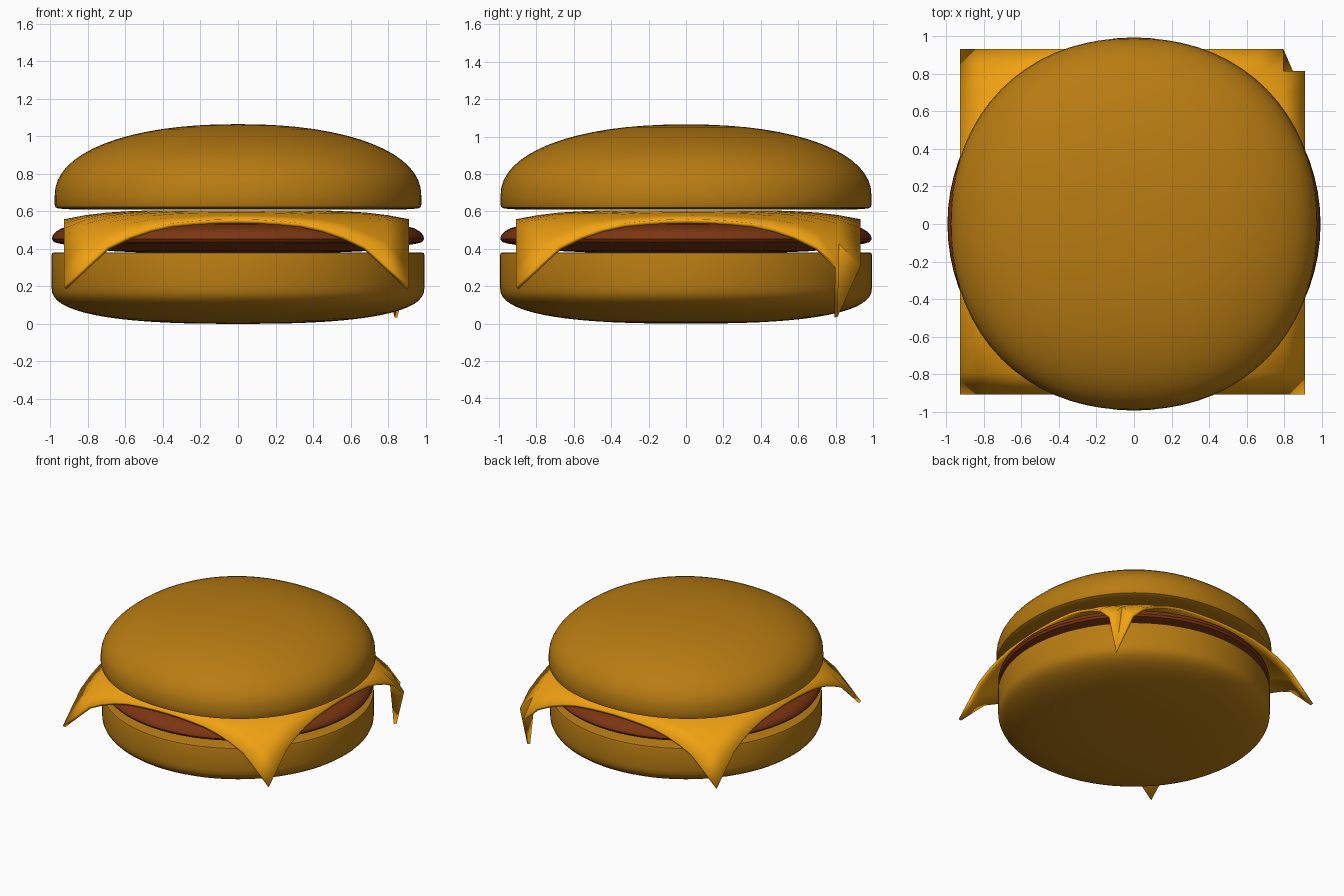
import bpy, bmesh, math
from math import sin, cos, pi

if "Cube" in bpy.data.objects:
    bpy.data.objects.remove(bpy.data.objects["Cube"])

SEG = 72


def material(name, rgb):
    m = bpy.data.materials.new(name)
    m.diffuse_color = (*rgb, 1)
    m.use_nodes = True
    m.node_tree.nodes["Principled BSDF"].inputs["Base Color"].default_value = m.diffuse_color
    return m


def finish(name, bm, mat, angle=35):
    bmesh.ops.recalc_face_normals(bm, faces=bm.faces)
    me = bpy.data.meshes.new(name)
    bm.to_mesh(me)
    bm.free()
    ob = bpy.data.objects.new(name, me)
    bpy.context.collection.objects.link(ob)
    me.materials.append(mat)
    bpy.ops.object.select_all(action='DESELECT')
    ob.select_set(True)
    bpy.context.view_layer.objects.active = ob
    bpy.ops.object.shade_smooth_by_angle(angle=math.radians(angle))
    return ob


def quarter(r, z, h, n, steps=16):
    """Superellipse quarter from the axis out to the rim."""
    e = 2 / n
    return [(r * sin(t) ** e, z + h * max(cos(t), 0) ** e)
            for t in (pi / 2 * i / steps for i in range(1, steps + 1))]


def lathe(name, low, profile, high, mat, sx=1, sy=1, n=2):
    """Revolve a profile; n > 2 makes the plan slightly squarish."""
    bm = bmesh.new()
    rings = []
    for r, z in profile:
        ring = []
        for i in range(SEG):
            c, s = cos(2 * pi * i / SEG), sin(2 * pi * i / SEG)
            k = r / (abs(c) ** n + abs(s) ** n) ** (1 / n)
            ring.append(bm.verts.new((k * c * sx, k * s * sy, z)))
        rings.append(ring)
    for a, b in zip(rings, rings[1:]):
        for i in range(SEG):
            j = (i + 1) % SEG
            bm.faces.new((a[i], a[j], b[j], b[i]))
    for ring, z in ((rings[0], low), (rings[-1], high)):
        tip = bm.verts.new((0, 0, z))
        for i in range(SEG):
            bm.faces.new((ring[i], ring[(i + 1) % SEG], tip))
    return finish(name, bm, mat)


bun = material("bun", (0.48, 0.20, 0.006))
meat = material("meat", (0.20, 0.036, 0.006))
yellow = material("cheese", (0.88, 0.36, 0.006))

# Bottom bun: rounded base, straight wall, flat top
base = quarter(0.995, 0.2, -0.2, 2.6)
lathe("bottom_bun", 0, base + [(0.995, 0.365), (0.991, 0.377), (0.98, 0.381), (0.6, 0.381)], 0.381, bun)

# Patty: thin disc with a rounded rim and sagging underside
lathe("patty", 0.372, [(0.4, 0.375), (0.68, 0.388), (0.85, 0.412), (0.95, 0.427), (0.982, 0.436),
                       (0.993, 0.452), (0.988, 0.472), (0.97, 0.492), (0.94, 0.51), (0.85, 0.532),
                       (0.6, 0.55)], 0.555, meat)

# Top bun: domed, slightly squarish in plan
dome = quarter(1.0, 0.68, 0.385, 2.2)
lathe("top_bun", 1.065, dome + [(1.0, 0.635), (0.995, 0.622), (0.98, 0.615), (0.92, 0.611), (0.5, 0.609)],
      0.609, bun, 0.978, 0.992, 2.15)

# Cheese slice: square sheet drooping towards its corners
DROOP = [(0, 0.605), (0.5, 0.605), (0.75, 0.59), (0.92, 0.558), (1.0, 0.53),
         (1.138, 0.43), (1.23, 0.295), (1.31, 0.185), (2, -0.7)]


def droop(r):
    for (r0, z0), (r1, z1) in zip(DROOP, DROOP[1:]):
        if r <= r1:
            return z0 + (z1 - z0) * (r - r0) / (r1 - r0)


N = 16
bm = bmesh.new()
grid = []
for i in range(N + 1):
    row = []
    for j in range(N + 1):
        x, y = -0.92 + 1.84 * i / N, -0.92 + 1.84 * j / N
        row.append(bm.verts.new((x - 0.008, y + 0.012, droop(math.hypot(x, y)))))
    grid.append(row)
for i in range(N):
    for j in range(N):
        q = (grid[i][j], grid[i + 1][j], grid[i + 1][j + 1], grid[i][j + 1])
        if i == j == N - 1:
            bm.faces.new((q[0], q[1], q[2]))
            bm.faces.new((q[0], q[2], q[3]))
        else:
            bm.faces.new(q)
# Back right corner is tucked under
grid[N][N].co = (0.85, 0.81, 0.035)
cheese = finish("cheese_slice", bm, yellow, 40)
solid = cheese.modifiers.new("thickness", 'SOLIDIFY')
solid.thickness = 0.022
solid.offset = -1
